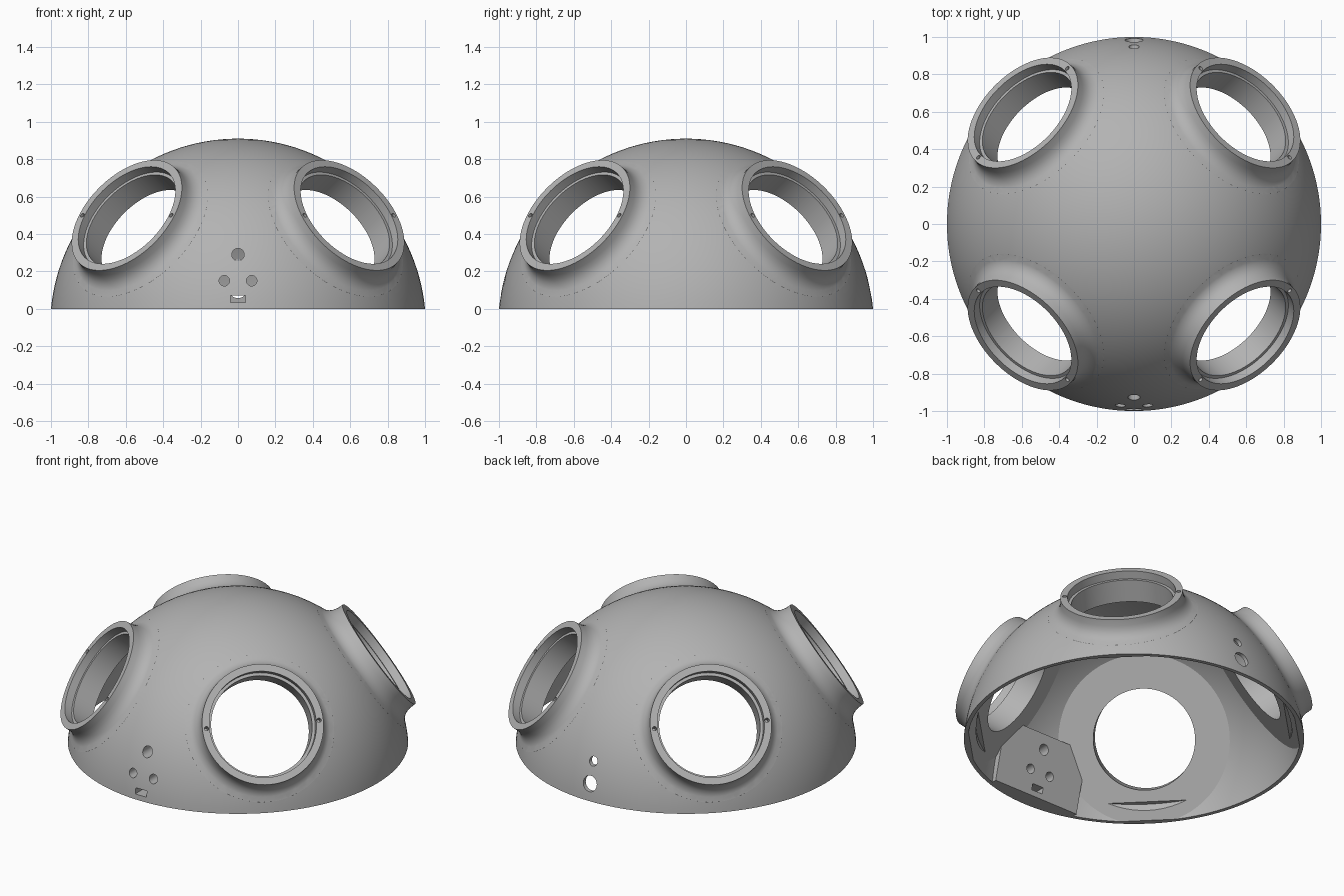
import bpy, bmesh, math
from mathutils import Vector, Matrix

if "Cube" in bpy.data.objects:
    bpy.data.objects.remove(bpy.data.objects["Cube"])

CENTRE = Vector((0, 0, -0.0945))      # sphere centre lies just under the base
R_OUT, R_IN, PAD = 1.0045, 0.98, 0.84
AXES = [Vector((sx, sy, 1)).normalized() for sx in (-1, 1) for sy in (-1, 1)]

grey = bpy.data.materials.new("plain_grey")
grey.use_nodes = True
colour = (0.45, 0.45, 0.45, 1)
grey.diffuse_color = colour
grey.node_tree.nodes["Principled BSDF"].inputs["Base Color"].default_value = colour


def finish(name, bm):
    bmesh.ops.recalc_face_normals(bm, faces=bm.faces)
    mesh = bpy.data.meshes.new(name)
    bm.to_mesh(mesh)
    bm.free()
    mesh.materials.append(grey)
    obj = bpy.data.objects.new(name, mesh)
    bpy.context.collection.objects.link(obj)
    return obj


def cropped_sphere(name, radius, planes):
    """Sphere with everything beyond each (point, normal) plane sliced off."""
    bm = bmesh.new()
    bmesh.ops.create_uvsphere(bm, u_segments=144, v_segments=72, radius=radius,
                              matrix=Matrix.Translation(CENTRE))
    for point, normal in planes:
        bmesh.ops.bisect_plane(bm, geom=bm.verts[:] + bm.edges[:] + bm.faces[:],
                               plane_co=point, plane_no=normal, clear_outer=True)
        rim = [e for e in bm.edges if e.is_boundary]
        if rim:
            bmesh.ops.contextual_create(bm, geom=rim)
    return finish(name, bm)


def lathe(bm, profile, axis, steps=96):
    """Spin (radius, distance) points about an axis through the sphere centre."""
    turn = axis.to_track_quat('Z', 'Y').to_matrix().to_4x4()
    place = Matrix.Translation(CENTRE) @ turn
    verts = [bm.verts.new(place @ Vector((r, 0, d))) for r, d in profile]
    edges = [bm.edges.new(pair) for pair in zip(verts, verts[1:])]
    bmesh.ops.spin(bm, geom=verts + edges, cent=CENTRE, axis=axis,
                   angle=math.tau, steps=steps)
    bmesh.ops.remove_doubles(bm, verts=bm.verts[:], dist=1e-5)


def rod(bm, start, axis, radius, length, sides=32):
    turn = axis.to_track_quat('Z', 'Y').to_matrix().to_4x4()
    bmesh.ops.create_cone(bm, cap_ends=True, segments=sides, radius1=radius,
                          radius2=radius, depth=length,
                          matrix=Matrix.Translation(start + axis * length / 2) @ turn)


def combine(body, tool, operation):
    mod = body.modifiers.new(tool.name, 'BOOLEAN')
    mod.object, mod.operation, mod.solver = tool, operation, 'EXACT'
    bpy.context.view_layer.objects.active = body
    bpy.ops.object.modifier_apply(modifier=mod.name)
    bpy.data.objects.remove(tool)


ground = (Vector((0, 0, 0)), Vector((0, 0, -1)))

# Dome body
dome = cropped_sphere("dome_shell", R_OUT, [ground])

# Four flared port collars
bm = bmesh.new()
flare = [(0, 0.85), (0.40, 0.85), (0.455, 0.88), (0.442, 0.902), (0.42, 0.911),
         (0.40, 0.923), (0.383, 0.939), (0.37, 0.962), (0.363, 0.99),
         (0.361, 1.03), (0, 1.03)]
for axis in AXES:
    lathe(bm, flare, axis)
combine(dome, finish("port_collars", bm), 'UNION')

# Hollow interior, leaving a flat pad behind every port
flats = [(CENTRE + a * PAD, a) for a in AXES]
combine(dome, cropped_sphere("cavity", R_IN, flats), 'DIFFERENCE')

# Round seat for a base plate
bm = bmesh.new()
rod(bm, Vector((0, 0, -0.2)), Vector((0, 0, 1)), 0.928, 0.29, 128)
combine(dome, finish("base_seat", bm), 'DIFFERENCE')

# Sloping connector pad inside the front wall
sides = [(Vector((s * 0.31, 0, 0)), Vector((s, 0, 0))) for s in (-1, 1)]
slope = (Vector((0, -0.895, 0)), Vector((0, 0.38, -0.095)).normalized())
top = (Vector((0, 0, 0.38)), Vector((0, 0, 1)))
pad = cropped_sphere("connector_pad", 0.992, [ground, slope, top] + sides)
combine(dome, pad, 'UNION')

# Stepped port bores with two screw holes each
bm = bmesh.new()
bore = [(0, 0.78), (0.3, 0.78), (0.3, 0.98), (0.318, 0.98), (0.318, 1.1), (0, 1.1)]
for axis in AXES:
    lathe(bm, bore, axis)
    across = axis.cross(Vector((0, 0, 1))).normalized()
    for s in (-1, 1):
        rod(bm, CENTRE + axis * 0.97 + across * s * 0.336, axis, 0.013, 0.1, 16)

# Front holes and slot, then back holes
back = Vector((0, 1, 0))
for x, z, r in ((0, 0.29, 0.033), (-0.073, 0.15, 0.028), (0.073, 0.15, 0.028)):
    rod(bm, Vector((x, -1.1, z)), back, r, 0.5)
bmesh.ops.create_cube(bm, size=1, matrix=Matrix.Translation((0, -0.9, 0.052))
                      @ Matrix.Diagonal((0.08, 0.4, 0.038, 1)))
for z, r in ((0.237, 0.028), (0.105, 0.048)):
    rod(bm, Vector((0, 0.7, z)), back, r, 0.4)
combine(dome, finish("openings", bm), 'DIFFERENCE')

# Smooth shading with crisp machined edges
bpy.ops.object.select_all(action='DESELECT')
dome.select_set(True)
bpy.context.view_layer.objects.active = dome
bpy.ops.object.shade_smooth_by_angle(angle=math.radians(25))
